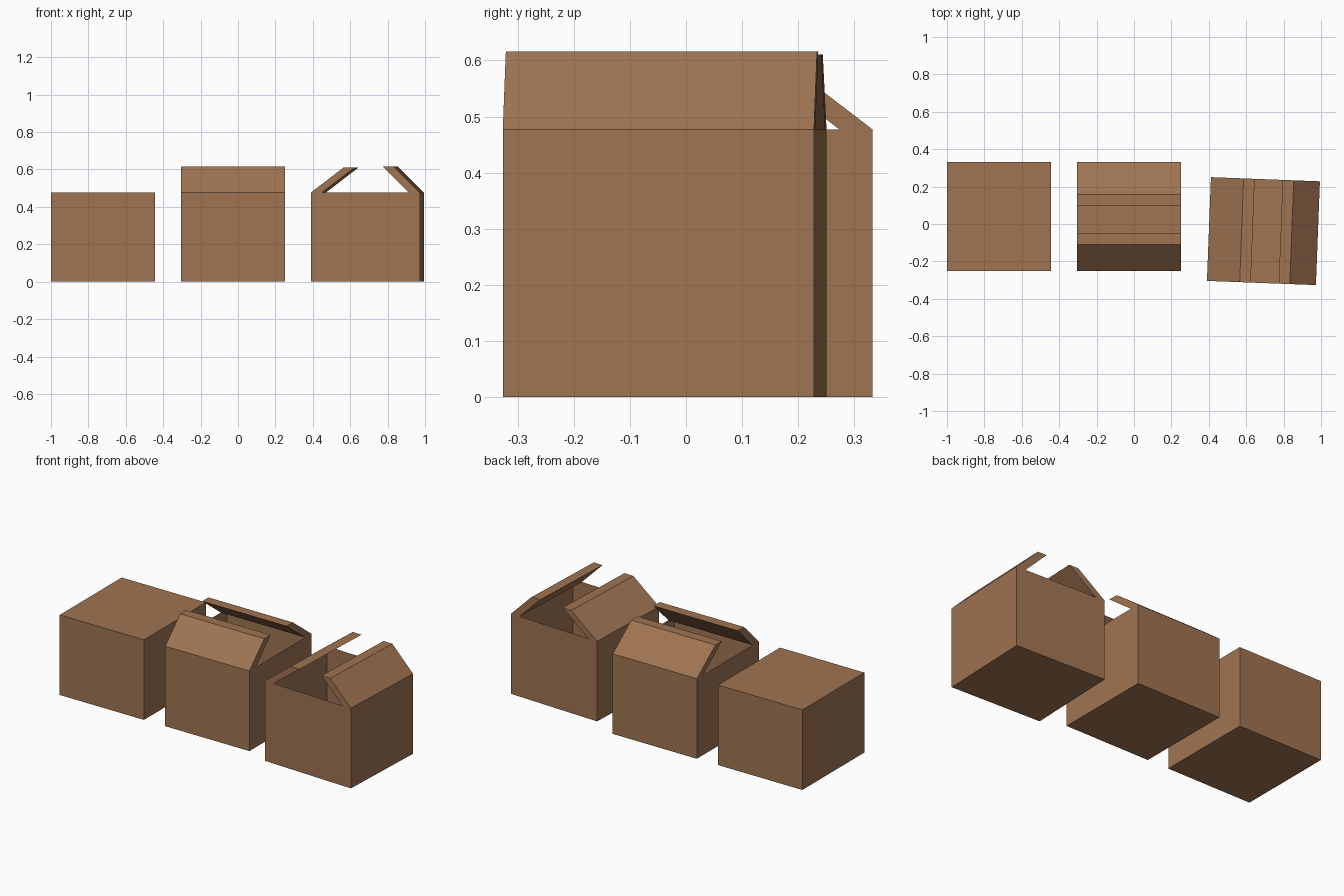
import bpy, math

if "Cube" in bpy.data.objects:
    bpy.data.objects.remove(bpy.data.objects["Cube"])

W, D, H = 0.555, 0.583, 0.477   # carton width, depth, height
T = 0.059                       # horizontal thickness of a lid flap

card = bpy.data.materials.new("cardboard")
card.diffuse_color = (0.35, 0.175, 0.085, 1)
card.use_nodes = True
card.node_tree.nodes["Principled BSDF"].inputs["Base Color"].default_value = card.diffuse_color


def make(name, verts, faces, parent=None):
    mesh = bpy.data.meshes.new(name)
    mesh.from_pydata(verts, [], faces)
    mesh.materials.append(card)
    ob = bpy.data.objects.new(name, mesh)
    bpy.context.collection.objects.link(ob)
    ob.parent = parent
    return ob


def carton(name, x, y, angle=0, closed=False):
    # thin-walled body, with a top only when closed
    verts = [(sx * W / 2, sy * D / 2, z) for z in (0, H)
             for sx, sy in ((-1, -1), (1, -1), (1, 1), (-1, 1))]
    faces = [(3, 2, 1, 0)] + [(i, (i + 1) % 4, (i + 1) % 4 + 4, i + 4) for i in range(4)]
    if closed:
        faces.append((4, 5, 6, 7))
    body = make(name + "_body", verts, faces)
    body.location = (x, y, 0)
    body.rotation_euler.z = math.radians(angle)
    return body


def flap(name, body, side, run, top):
    # slanted slab leaning inward from the front (-1) or back (1) rim
    e = D / 2
    profile = [(e, H), (e - run, top), (e - run - T, top), (e - T, H)]
    verts = [(sx * W / 2, side * py, pz) for sx in (-1, 1) for py, pz in profile]
    faces = [(0, 1, 2, 3), (7, 6, 5, 4)]
    faces += [(i, i + 4, (i + 1) % 4 + 4, (i + 1) % 4) for i in range(4)]
    if side > 0:
        faces = [f[::-1] for f in faces]
    ob = make(name, verts, [f[::-1] for f in faces] if side > 0 else faces, body)
    # make the outward direction consistent
    import bmesh
    bm = bmesh.new()
    bm.from_mesh(ob.data)
    bmesh.ops.recalc_face_normals(bm, faces=bm.faces)
    bm.to_mesh(ob.data)
    bm.free()


# closed carton on the left
carton("closed_carton", -0.722, 0.041, closed=True)

# two open cartons, the right one turned sideways
for name, x, y, angle in (("middle_carton", -0.027, 0.041, 0),
                          ("turned_carton", 0.692, -0.038, 87.8)):
    body = carton(name, x, y, angle)
    flap(name + "_front_flap", body, -1, 0.14, 0.616)
    flap(name + "_back_flap", body, 1, 0.175, 0.611)
